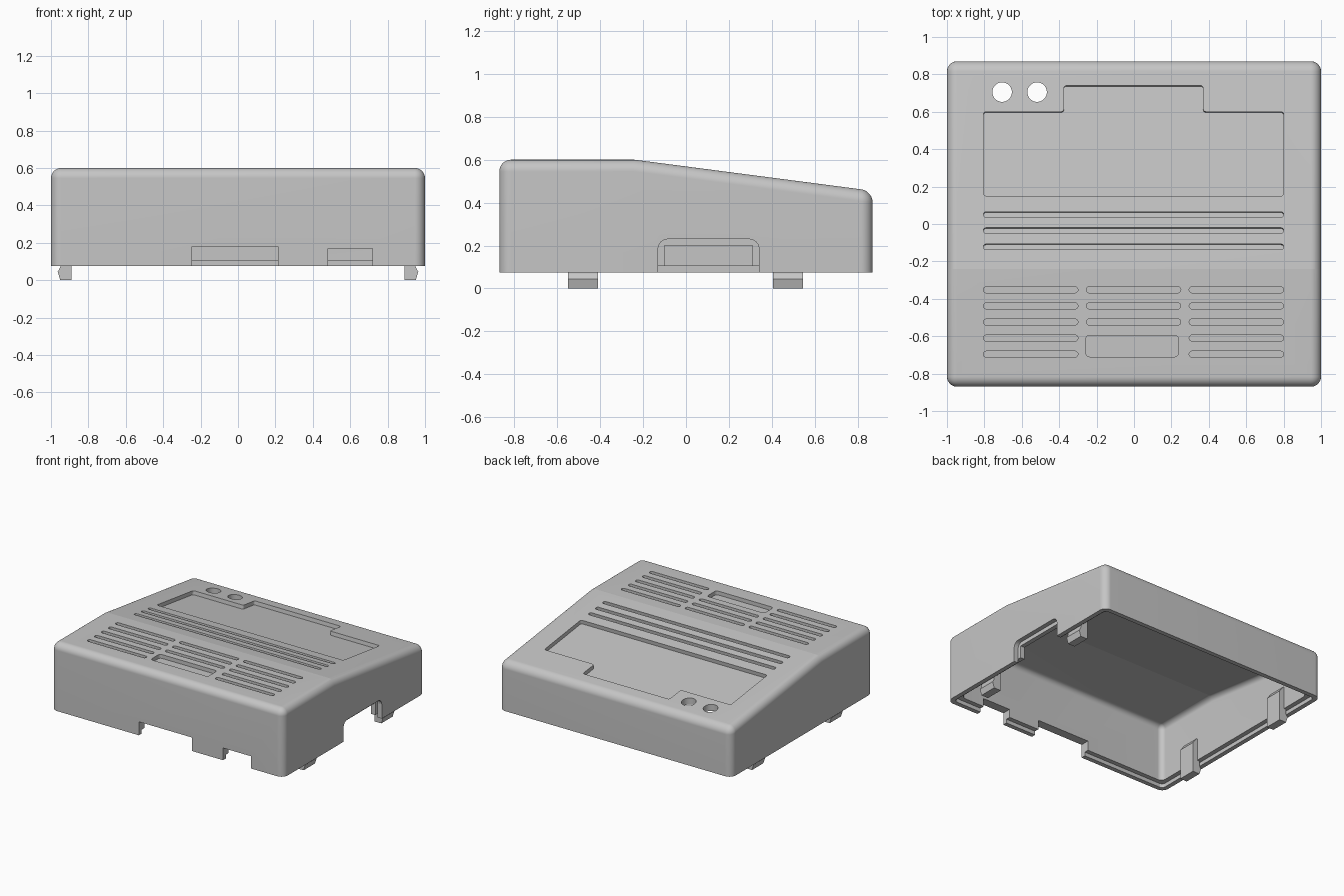
import bpy
import bmesh
import math
from mathutils import Vector

if "Cube" in bpy.data.objects:
    bpy.data.objects.remove(bpy.data.objects["Cube"], do_unlink=True)

# Main dimensions
HALF_X, HALF_Y = 1.0, 0.87
RIM, TOP, BACK_TOP = 0.075, 0.60, 0.455
CREST = -0.24
SLOPE = (BACK_TOP - TOP) / (HALF_Y - CREST)
WALL, ROOF, DEPTH = 0.07, 0.05, 0.03

plastic = bpy.data.materials.new("grey plastic")
plastic.use_nodes = True
GREY = (0.56, 0.56, 0.56, 1)
plastic.diffuse_color = GREY
plastic.node_tree.nodes["Principled BSDF"].inputs["Base Color"].default_value = GREY


def surface(y):
    """Height of the roof at a given y."""
    return TOP + SLOPE * max(0, y - CREST)


def add_object(name, bm):
    bmesh.ops.recalc_face_normals(bm, faces=bm.faces)
    mesh = bpy.data.meshes.new(name)
    bm.to_mesh(mesh)
    bm.free()
    obj = bpy.data.objects.new(name, mesh)
    bpy.context.collection.objects.link(obj)
    mesh.materials.append(plastic)
    return obj


def prism(name, points, vector):
    """Extrude a flat outline along a vector."""
    bm = bmesh.new()
    face = bm.faces.new([bm.verts.new(p) for p in points])
    result = bmesh.ops.extrude_face_region(bm, geom=[face])
    moved = [v for v in result["geom"] if isinstance(v, bmesh.types.BMVert)]
    bmesh.ops.translate(bm, verts=moved, vec=vector)
    return add_object(name, bm)


def rounded(corners, radius, steps=6):
    """Round every corner of a right-angled outline."""
    pts = [Vector(c) for c in corners]
    out = []
    for i, p in enumerate(pts):
        before = (pts[i - 1] - p).normalized()
        after = (pts[(i + 1) % len(pts)] - p).normalized()
        centre = p + radius * (before + after)
        for k in range(steps + 1):
            t = math.pi / 2 * k / steps
            out.append(centre - radius * (math.cos(t) * after + math.sin(t) * before))
    return out


def rect(x0, x1, y0, y1):
    return [(x0, y0), (x1, y0), (x1, y1), (x0, y1)]


def housing(name, inset, bottom, drop, radius):
    """Wedge-topped block with rounded upright and top edges."""
    hx, hy = HALF_X - inset, HALF_Y - inset
    profile = [(-hy, bottom), (hy, bottom), (hy, surface(hy) - drop),
               (CREST, TOP - drop), (-hy, TOP - drop)]
    obj = prism(name, [(-hx, y, z) for y, z in profile], (2 * hx, 0, 0))
    bm = bmesh.new()
    bm.from_mesh(obj.data)

    def is_rounded(edge):
        on_floor = all(v.co.z < bottom + 0.001 for v in edge.verts)
        on_crest = all(abs(v.co.y - CREST) < 0.001 for v in edge.verts)
        return not (on_floor or on_crest)

    bmesh.ops.bevel(bm, geom=[e for e in bm.edges if is_rounded(e)], offset=radius,
                    segments=16, profile=0.5, affect='EDGES')
    bm.to_mesh(obj.data)
    bm.free()
    return obj


def cut(target, cutter):
    """Subtract the cutter from the target and discard it."""
    mod = target.modifiers.new("cut", 'BOOLEAN')
    mod.operation, mod.solver, mod.object = 'DIFFERENCE', 'EXACT', cutter
    bpy.context.view_layer.update()
    evaluated = target.evaluated_get(bpy.context.evaluated_depsgraph_get())
    mesh = bpy.data.meshes.new_from_object(evaluated)
    target.modifiers.clear()
    target.data = mesh
    bpy.data.objects.remove(cutter, do_unlink=True)


def recess(target, outline):
    """Sink an outline into the roof, square to its surface."""
    sloped = sum(p.y for p in outline) / len(outline) > CREST
    normal = Vector((0, -SLOPE if sloped else 0, 1)).normalized()
    points = [Vector((p.x, p.y, surface(p.y))) + normal * 0.05 for p in outline]
    cut(target, prism("recess_cutter", points, -normal * (0.05 + DEPTH)))


# Hollow shell with a stepped rim
shell = housing("housing_shell", 0, RIM, 0, 0.055)
cut(shell, housing("cavity_cutter", WALL, -0.1, ROOF, 0.04))
lip = WALL / 2
lip_outline = rounded(rect(lip - HALF_X, HALF_X - lip, lip - HALF_Y, HALF_Y - lip), 0.03)
cut(shell, prism("rim_cutter", [(p.x, p.y, -0.1) for p in lip_outline], (0, 0, 0.205)))

# Connector openings in the front wall
for x0, x1, z1 in ((-0.245, 0.215, 0.18), (0.48, 0.72, 0.17)):
    cut(shell, prism("front_opening_cutter",
                     [(x, -1, z) for x, z in rect(x0, x1, -0.1, z1)], (0, 0.3, 0)))

# Side opening: rounded outer relief and smaller square inner window
relief = rounded(rect(-0.13, 0.34, -0.1, 0.23), 0.045)
cut(shell, prism("side_relief_cutter", [(HALF_X - lip, p.x, p.y) for p in relief], (0.1, 0, 0)))
cut(shell, prism("side_window_cutter",
                 [(0.85, y, z) for y, z in rect(-0.10, 0.31, -0.1, 0.20)], (0.3, 0, 0)))

# Label panel with a tab at the back
recess(shell, rounded([(-0.805, 0.15), (0.80, 0.15), (0.80, 0.60), (0.37, 0.60),
                       (0.37, 0.74), (-0.375, 0.74), (-0.375, 0.60), (-0.805, 0.60)], 0.015))

# Long grooves on the slope
for y in (0.05, -0.035, -0.122):
    recess(shell, rounded(rect(-0.805, 0.80, y - 0.015, y + 0.015), 0.0145))

# Vent slots in three columns, the middle one ending in a badge recess
for column, (x0, x1) in enumerate(((-0.805, -0.30), (-0.255, 0.25), (0.295, 0.80))):
    for row in range(3 if column == 1 else 5):
        y = -0.352 - 0.086 * row
        recess(shell, rounded(rect(x0, x1, y - 0.016, y + 0.016), 0.0155))
recess(shell, rounded(rect(-0.257, 0.237, -0.71, -0.595), 0.02))

# Two round holes through the roof
for x in (-0.705, -0.518):
    ring = [2 * math.pi * k / 64 for k in range(64)]
    cut(shell, prism("hole_cutter", [(x + 0.052 * math.cos(a), 0.705 + 0.052 * math.sin(a), 0.3)
                                     for a in ring], (0, 0, 0.4)))

bpy.ops.object.select_all(action='DESELECT')
shell.select_set(True)
bpy.context.view_layer.objects.active = shell
bpy.ops.object.shade_smooth_by_angle(angle=math.radians(6.5))

# Snap clips inside both side walls
clip_profile = [(0.89, 0), (0.95, 0), (0.964, 0.045), (0.95, 0.07),
                (0.95, 0.28), (0.925, 0.28), (0.89, 0.235)]
for side, sign in (("left", 1), ("right", -1)):
    for end, y in (("front", -0.55), ("back", 0.405)):
        prism(f"{side}_{end}_clip", [(sign * x, y, z) for x, z in clip_profile], (0, 0.14, 0))
